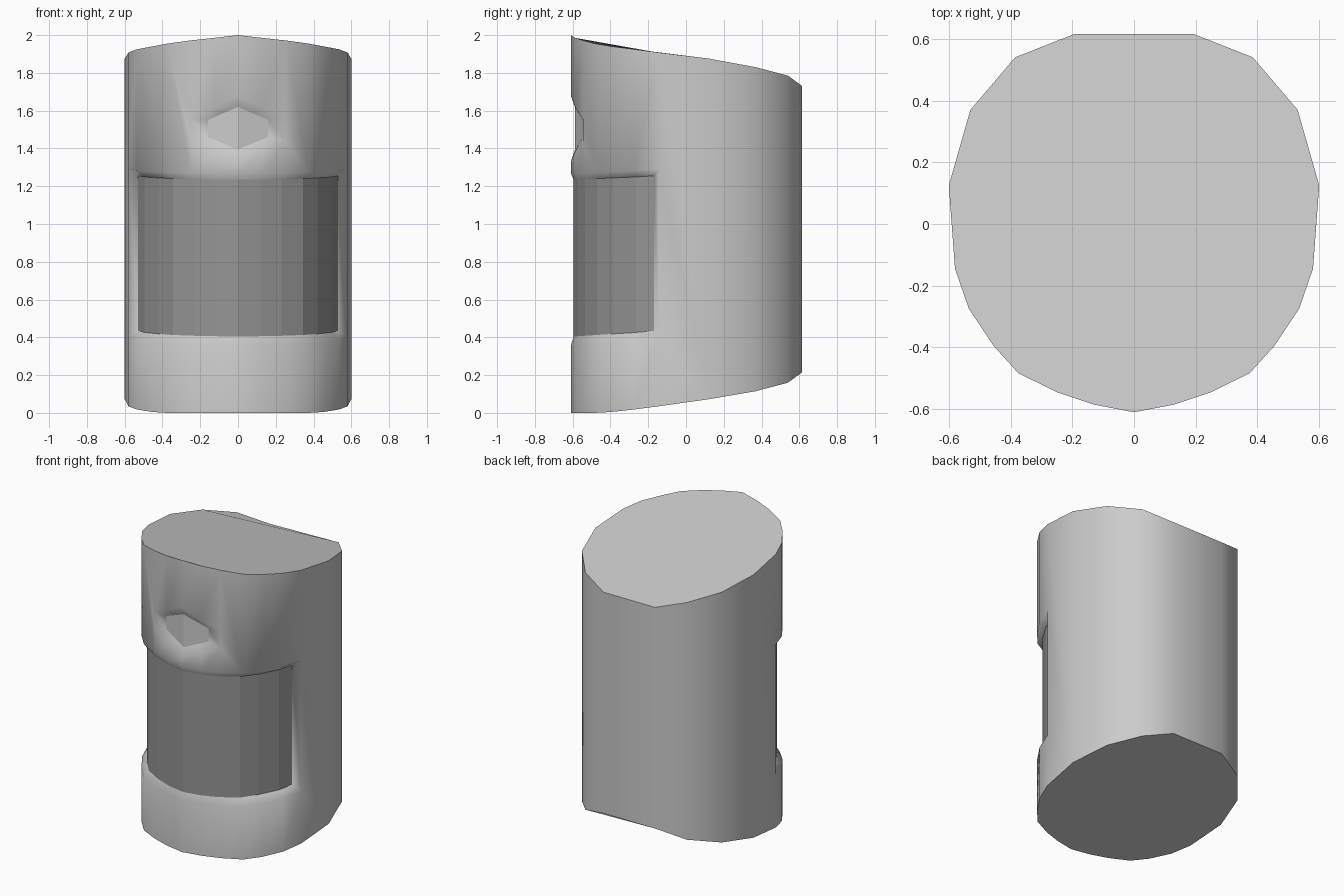
import bpy, bmesh, math
from mathutils import Vector

if "Cube" in bpy.data.objects:
    bpy.data.objects.remove(bpy.data.objects["Cube"])

# Half outline from front centre to back: x, y, bottom z, top z
COLS = [(0, -.61, 0, 2.0), (.13, -.585, 0, 1.985), (.25, -.545, 0, 1.972),
        (.375, -.483, 0, 1.955), (.455, -.395, .005, 1.94), (.535, -.275, .018, 1.925),
        (.58, -.145, .035, 1.908), (.60, .125, .073, 1.875), (.53, .37, .115, 1.83),
        (.385, .54, .16, 1.785), (.195, .615, .215, 1.73)]
# Half outline of the recessed window
PANE = [(0, -.595), (.118, -.573), (.23, -.535), (.345, -.472),
        (.42, -.385), (.495, -.265), (.53, -.17)]
# Upper and lower edge of the hexagonal recess, per column
HEX = [(1.33, 1.68), (1.387, 1.615), (1.44, 1.555)]
# Floor of the recess: x, y, lower z, upper z
FLOOR = [(0, -.588, 1.395, 1.62), (.08, -.568, 1.428, 1.585), (.16, -.548, 1.46, 1.55)]


class Builder:
    def __init__(self):
        self.bm, self.cache = bmesh.new(), {}

    def vert(self, p):
        key = tuple(round(c, 4) + 0.0 for c in p)
        if key not in self.cache:
            self.cache[key] = self.bm.verts.new(key)
        return self.cache[key]

    def face(self, pts, smooth=True):
        f = self.bm.faces.new([self.vert(p) for p in pts])
        f.smooth = smooth

    def pair(self, *pts, smooth=True):
        self.face(pts, smooth)
        self.face([(-x, y, z) for x, y, z in reversed(pts)], smooth)

    def finish(self, name, grey=None):
        self.bm.normal_update()
        me = bpy.data.meshes.new(name)
        self.bm.to_mesh(me)
        ob = bpy.data.objects.new(name, me)
        bpy.context.collection.objects.link(ob)
        if grey:
            mat = bpy.data.materials.new(name)
            mat.diffuse_color = (grey, grey, grey, 1)
            mat.use_nodes = True
            mat.node_tree.nodes["Principled BSDF"].inputs["Base Color"].default_value = mat.diffuse_color
            me.materials.append(mat)
        else:
            me.set_sharp_from_angle(angle=math.radians(65))


def on(i, z):
    return (COLS[i][0], COLS[i][1], z)


def bot(i): return on(i, COLS[i][2])
def top(i): return on(i, COLS[i][3])
def low(i): return on(i, .355 + .04 * (i / 6) ** 2)
def high(i): return on(i, 1.27 + .02 * (i / 6) ** 2)
def pane_low(i): return (*PANE[i], .405 + .03 * (i / 6) ** 2)
def pane_high(i): return (*PANE[i], 1.235 + .02 * (i / 6) ** 2)


body, window, sensor = Builder(), Builder(), Builder()

# Front wall, window sill and lintel
for i in range(6):
    j = i + 1
    body.pair(bot(i), bot(j), low(j), low(i))
    body.pair(low(i), low(j), pane_low(j), pane_low(i))
    window.pair(pane_low(i), pane_low(j), pane_high(j), pane_high(i), smooth=False)
    body.pair(pane_high(i), pane_high(j), high(j), high(i))
    if i > 2:
        body.pair(high(i), high(j), top(j), top(i))

# Window jambs
body.pair(low(6), high(6), pane_high(6), pane_low(6))

# Wall around the hexagonal recess, its sloped sides and floor
for i in range(2):
    j = i + 1
    a, b, c, d = on(i, HEX[i][0]), on(j, HEX[j][0]), on(j, HEX[j][1]), on(i, HEX[i][1])
    e, f = [(*FLOOR[k][:2], FLOOR[k][2]) for k in (i, j)]
    h, g = [(*FLOOR[k][:2], FLOOR[k][3]) for k in (i, j)]
    body.pair(high(i), high(j), b, a)
    body.pair(d, c, top(j), top(i))
    body.pair(a, b, f, e, smooth=False)
    body.pair(h, g, c, d, smooth=False)
    sensor.pair(e, f, g, h, smooth=False)
body.pair(b, c, g, f, smooth=False)
body.pair(high(2), high(3), top(3), top(2), c, b)

# Side walls and flat back
body.pair(bot(6), bot(7), top(7), top(6), high(6), low(6))
for i in range(7, 10):
    body.pair(bot(i), bot(i + 1), top(i + 1), top(i))


def flip(p): return (-p[0], p[1], p[2])


body.face([bot(10), flip(bot(10)), flip(top(10)), top(10)], smooth=False)

# Slanted top and bottom caps
n = len(COLS)
ring = lambda fn: [fn(i) for i in range(n)] + [flip(fn(i)) for i in range(n - 1, 0, -1)]
body.face(ring(top), smooth=False)
body.face(ring(bot)[::-1], smooth=False)

body.finish("body")
window.finish("window_panel", .3)
sensor.finish("sensor_panel", .55)
